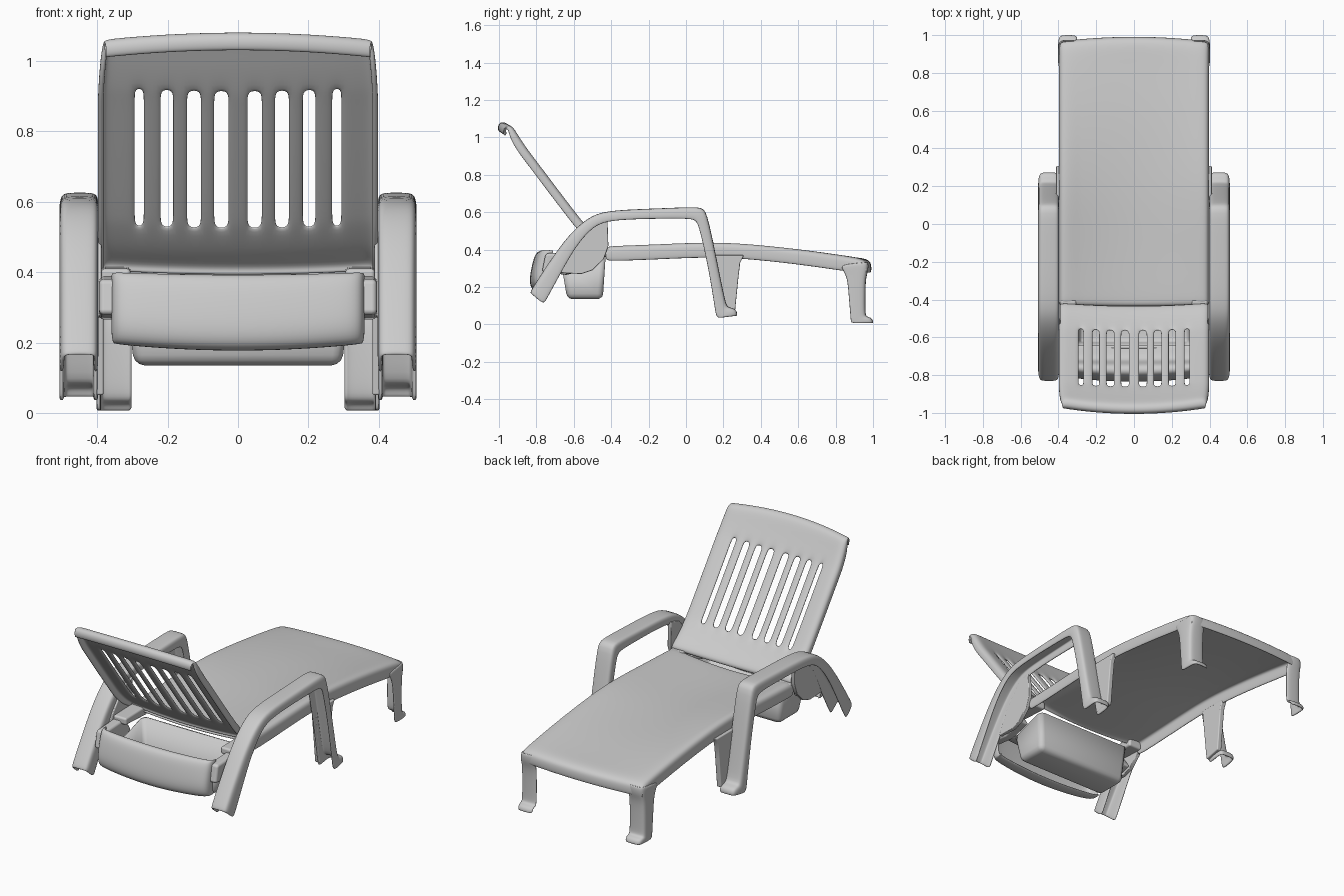
import bpy, bmesh

cube = bpy.data.objects.get("Cube")
if cube:
    bpy.data.objects.remove(cube, do_unlink=True)

plastic = bpy.data.materials.new("light_grey_plastic")
plastic.use_nodes = True
GREY = (0.6, 0.6, 0.6, 1)
plastic.diffuse_color = GREY
plastic.node_tree.nodes["Principled BSDF"].inputs["Base Color"].default_value = GREY


def finish(name, bm, mirror=True):
    """Turn a bmesh into a smooth grey object, mirrored across x if asked."""
    mesh = bpy.data.meshes.new(name)
    bm.to_mesh(mesh)
    bm.free()
    mesh.materials.append(plastic)
    mesh.shade_smooth()
    obj = bpy.data.objects.new(name, mesh)
    bpy.context.scene.collection.objects.link(obj)
    if mirror:
        obj.modifiers.new("Mirror", 'MIRROR').merge_threshold = 0.0005
    return obj


def thicken(obj, thick):
    mod = obj.modifiers.new("Solidify", 'SOLIDIFY')
    mod.thickness, mod.offset = thick, 0
    sub = obj.modifiers.new("Subdivision", 'SUBSURF')
    sub.levels = sub.render_levels = 2


def sheet(name, rows, thick=0.014, hole=lambda r, c: False):
    """Moulded shell through rows of points, leaving out the hole cells."""
    bm = bmesh.new()
    grid = [[bm.verts.new(p) for p in row] for row in rows]
    for r in range(len(rows) - 1):
        for c in range(len(rows[0]) - 1):
            if not hole(r, c):
                a, b = grid[r], grid[r + 1]
                bm.faces.new((a[c], a[c + 1], b[c + 1], b[c]))
    bmesh.ops.recalc_face_normals(bm, faces=bm.faces)
    thicken(finish(name, bm), thick)


def channel(name, outer, inner, columns):
    """Open channel: columns are (x, blend) from the inner to the outer path."""
    sheet(name, [[(x, i[0] + (o[0] - i[0]) * t, i[1] + (o[1] - i[1]) * t)
                  for x, t in columns] for o, i in zip(outer, inner)])


def plate(name, profile, x0, x1, bevel):
    """Side profile (y, z) extruded from x0 to x1."""
    bm = bmesh.new()
    face = bm.faces.new([bm.verts.new((x0, y, z)) for y, z in profile])
    new = bmesh.ops.extrude_face_region(bm, geom=[face])["geom"]
    moved = [v for v in new if isinstance(v, bmesh.types.BMVert)]
    bmesh.ops.translate(bm, verts=moved, vec=(x1 - x0, 0, 0))
    bmesh.ops.recalc_face_normals(bm, faces=bm.faces)
    obj = finish(name, bm)
    mod = obj.modifiers.new("Bevel", 'BEVEL')
    mod.width, mod.segments, mod.harden_normals = bevel, 3, True


# Seat: dished shell with a skirt; rows are (y, z, dish depth, skirt depth)
seat_rows = []
for y, z, dish, skirt in [
        (-0.43, 0.39, 0.02, 0.04), (-0.42, 0.415, 0.035, 0.075), (-0.38, 0.417, 0.035, 0.08),
        (-0.15, 0.426, 0.042, 0.08), (0.1, 0.438, 0.047, 0.08), (0.3, 0.432, 0.042, 0.08),
        (0.6, 0.4, 0.02, 0.08), (0.85, 0.363, 0.008, 0.08), (0.94, 0.35, 0, 0.075),
        (0.975, 0.338, 0, 0.06), (0.985, 0.32, 0, 0.04), (0.985, 0.275, 0, 0)]:
    row = []
    for x, side in [(0, 0), (0.1, 0), (0.2, 0), (0.28, 0), (0.295, 0), (0.37, 0),
                    (0.386, 0.15), (0.39, 0.35), (0.39, 1)]:
        crease = 0.006 if x >= 0.295 and y < 0.4 else 0
        sag = dish * max(0, 1 - (x / 0.37) ** 2)
        bow = 0.025 * (x / 0.39) ** 2 if y > 0.9 else 0
        row.append((x, y - bow, z - sag + crease - skirt * side - crease))
    seat_rows.append(row)
sheet("seat", seat_rows)

# Backrest: slotted dished shell; rows are (y, z, skirt depth, top bow)
slots = [(0.047, 0.019), (0.125, 0.018), (0.202, 0.016), (0.281, 0.011)]
columns = [(0, 0)]
for centre, half in slots:
    columns += [(centre - half, 0), (centre + half, 0)]
columns += [(0.335, 0), (0.375, 0), (0.388, 0.25), (0.39, 0.45), (0.39, 1)]
back_rows = []
for y, z, skirt, bow in [
        (-0.43, 0.405, 0.02, 0), (-0.42, 0.428, 0.035, 0), (-0.48, 0.468, 0.045, 0),
        (-0.55, 0.54, 0.045, 0), (-0.575, 0.57, 0.045, 0), (-0.7, 0.733, 0.045, 0),
        (-0.825, 0.9, 0.045, 0), (-0.845, 0.925, 0.045, 0), (-0.9, 0.998, 0.045, 0.3),
        (-0.94, 1.052, 0.035, 0.7), (-0.965, 1.074, 0.02, 1), (-0.99, 1.076, 0.01, 1),
        (-1.0, 1.058, 0, 1), (-0.995, 1.03, 0, 1)]:
    row = []
    for x, side in columns:
        curve = (x / 0.39) ** 2
        sag = 0.02 * (1 - curve) * (1 - bow) + skirt * side
        row.append((x * (1 - 0.035 * bow), y - 0.79 * sag + 0.03 * bow * curve,
                    z - 0.61 * sag - 0.02 * bow * curve))
    back_rows.append(row)
sheet("slatted_backrest", back_rows, 0.016,
      lambda r, c: 3 <= r < 7 and c in (1, 3, 5, 7))

# Armrests with their rear prop and front leg, as one hollow channel
channel("armrest",
        [(-0.83, 0.165), (-0.81, 0.2), (-0.7, 0.37), (-0.6, 0.5), (-0.5, 0.58), (-0.4, 0.605),
         (-0.1, 0.615), (0.08, 0.624), (0.105, 0.605), (0.155, 0.36), (0.205, 0.11),
         (0.22, 0.085), (0.265, 0.08), (0.27, 0.045)],
        [(-0.76, 0.105), (-0.745, 0.13), (-0.68, 0.25), (-0.6, 0.4), (-0.5, 0.525), (-0.4, 0.56),
         (-0.1, 0.565), (0.045, 0.565), (0.065, 0.54), (0.12, 0.3), (0.155, 0.07),
         (0.16, 0.045), (0.17, 0.035), (0.18, 0.035)],
        [(0.405, 0), (0.403, 0.7), (0.408, 0.95), (0.42, 1), (0.48, 1),
         (0.494, 0.95), (0.5, 0.7), (0.502, 0)])

# Foot-end legs: front wall and outer wall with a small toe
channel("foot_leg",
        [(0.97, 0.335), (0.97, 0.29), (0.955, 0.25), (0.953, 0.15), (0.953, 0.06),
         (0.96, 0.036), (0.99, 0.032), (0.998, 0.006)],
        [(0.82, 0.32), (0.835, 0.29), (0.86, 0.25), (0.868, 0.15), (0.876, 0.06),
         (0.878, 0.025), (0.88, 0.012), (0.89, 0.006)],
        [(0.305, 0.9), (0.31, 1), (0.38, 1), (0.392, 0.92), (0.396, 0.7), (0.396, 0)])

# Side plates joining armrest, middle leg and seat
plate("middle_leg_plate",
      [(0.13, 0.37), (0.31, 0.37), (0.29, 0.33), (0.28, 0.25), (0.262, 0.07), (0.165, 0.05)],
      0.382, 0.412, 0.006)
plate("arm_bracket",
      [(-0.42, 0.565), (-0.415, 0.42), (-0.44, 0.35), (-0.5, 0.29), (-0.56, 0.27),
       (-0.67, 0.275), (-0.6, 0.42), (-0.5, 0.54)], 0.388, 0.412, 0.005)
plate("seat_rail_end", [(-0.6, 0.37), (-0.6, 0.41), (-0.4, 0.415), (-0.4, 0.36)],
      0.305, 0.39, 0.012)
plate("pivot_bracket", [(-0.77, 0.28), (-0.75, 0.38), (-0.56, 0.39), (-0.5, 0.3), (-0.64, 0.265)],
      0.335, 0.395, 0.015)

# Head-end apron rolled over into a shelf; rows are (y, z, wrap strength)
apron_rows = []
for y, z, wrap in [(-0.74, 0.185, 0.3), (-0.8, 0.18, 0.8), (-0.825, 0.195, 1), (-0.833, 0.24, 1),
                   (-0.815, 0.33, 1), (-0.8, 0.375, 1), (-0.78, 0.39, 0.8), (-0.75, 0.38, 0.4),
                   (-0.735, 0.32, 0.2), (-0.71, 0.285, 0), (-0.64, 0.275, 0)]:
    apron_rows.append([(x, y + wrap * pull, z + (0.02 if z < 0.3 else 0.008) * (x / 0.35) ** 2)
                       for x, pull in [(0, 0), (0.15, 0.004), (0.28, 0.015), (0.335, 0.025),
                                       (0.352, 0.045), (0.355, 0.09)]])
sheet("head_apron", apron_rows)

# Open storage tray under the head end
bm = bmesh.new()
bmesh.ops.create_cube(bm, size=1)
for v in bm.verts:
    top, front = v.co.z > 0, v.co.y < 0
    v.co.x *= 0.63 if top else 0.59
    v.co.y = (-0.66 if top else -0.635) if front else (-0.43 if top else -0.445)
    v.co.z = (0.285 if front else 0.36) if top else 0.135
bm.normal_update()
bmesh.ops.delete(bm, geom=[f for f in bm.faces if f.normal.z > 0.5], context='FACES')
bmesh.ops.bevel(bm, geom=[e for e in bm.edges if not e.is_boundary], offset=0.03,
                segments=3, profile=0.5, affect='EDGES')
tray = finish("storage_tray", bm, mirror=False)
shell = tray.modifiers.new("Solidify", 'SOLIDIFY')
shell.thickness, shell.offset = 0.012, -1
